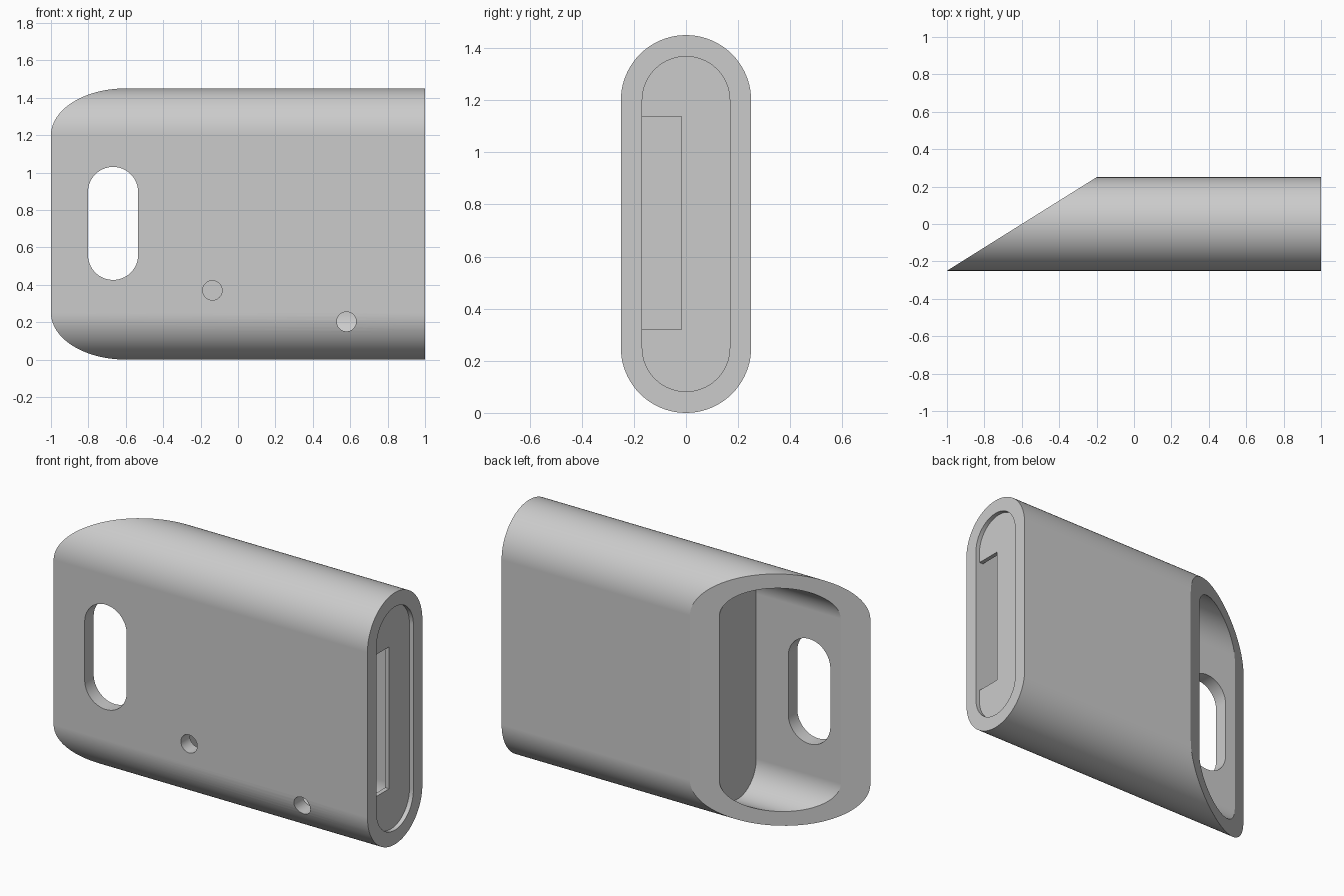
import bpy, bmesh, math
from mathutils import Vector

cube = bpy.data.objects.get("Cube")
if cube:
    bpy.data.objects.remove(cube, do_unlink=True)

HEIGHT = 1.45
MID = HEIGHT / 2

grey = bpy.data.materials.new("plain_grey")
grey.use_nodes = True
grey.diffuse_color = (0.6, 0.6, 0.6, 1)
grey.node_tree.nodes["Principled BSDF"].inputs["Base Color"].default_value = (0.6, 0.6, 0.6, 1)


def stadium(radius, half_height, segs=40):
    """Upright rounded slot outline around the origin, counter-clockwise."""
    offset = half_height - radius
    pts = []
    for start, centre in ((0, offset), (math.pi, -offset)):
        for i in range(segs + 1):
            a = start + math.pi * i / segs
            pts.append((radius * math.cos(a), centre + radius * math.sin(a)))
    return pts


def circle(radius, segs=40):
    return [(radius * math.cos(math.tau * i / segs), radius * math.sin(math.tau * i / segs))
            for i in range(segs)]


def prism(name, outline, place, start, end, cut=None):
    """Extrude an outline; place(u, v, depth) gives the 3D position."""
    bm = bmesh.new()
    face = bm.faces.new([bm.verts.new(place(u, v, start)) for u, v in outline])
    move = Vector(place(0, 0, end)) - Vector(place(0, 0, start))
    ext = bmesh.ops.extrude_face_region(bm, geom=[face], use_keep_orig=True)
    bmesh.ops.translate(bm, vec=move, verts=[g for g in ext["geom"] if isinstance(g, bmesh.types.BMVert)])
    if cut:
        geom = bm.verts[:] + bm.edges[:] + bm.faces[:]
        bmesh.ops.bisect_plane(bm, geom=geom, plane_co=cut[0], plane_no=cut[1], clear_outer=True)
        bmesh.ops.holes_fill(bm, edges=[e for e in bm.edges if e.is_boundary], sides=0)
    bmesh.ops.recalc_face_normals(bm, faces=bm.faces[:])
    mesh = bpy.data.meshes.new(name)
    bm.to_mesh(mesh)
    bm.free()
    mesh.materials.append(grey)
    obj = bpy.data.objects.new(name, mesh)
    bpy.context.collection.objects.link(obj)
    return obj


def activate(obj):
    bpy.ops.object.select_all(action="DESELECT")
    obj.select_set(True)
    bpy.context.view_layer.objects.active = obj


def carve(obj, cutter):
    mod = obj.modifiers.new("carve", "BOOLEAN")
    mod.operation = "DIFFERENCE"
    mod.solver = "EXACT"
    mod.object = cutter
    activate(obj)
    bpy.ops.object.modifier_apply(modifier=mod.name)
    bpy.data.objects.remove(cutter, do_unlink=True)


def along_x(u, v, d):
    return (d, u, MID + v)


def through_front(x, z):
    return lambda u, v, d: (x + u, d, z + v)


# Shell: long rounded tube with one end sliced off obliquely
slice_plane = (Vector((-1, -0.25, 0)), Vector((-0.5, 0.8, 0)).normalized())
shell = prism("shell", stadium(0.25, MID), along_x, -1, 1, slice_plane)

# Open cavity behind the slanted end, and the chamber behind the square end
inner = stadium(0.168, 0.643)
carve(shell, prism("open_cavity", inner, along_x, -1.3, -0.33))
carve(shell, prism("chamber", inner, along_x, -0.27, 1.2))

# Tall window and two small round holes in the front wall
carve(shell, prism("window_cutter", stadium(0.134, 0.302), through_front(-0.668, 0.728), -0.4, -0.1))
for x, z in ((-0.137, 0.37), (0.58, 0.203)):
    carve(shell, prism("hole_cutter", circle(0.052), through_front(x, z), -0.4, -0.08))

# Recessed end plate with a tall rectangular notch along its front edge
notch_top, notch_bottom, notch_depth = 1.137 - MID, 0.32 - MID, -0.017
half = len(inner) // 2
notch = [(-0.168, notch_top), (notch_depth, notch_top),
         (notch_depth, notch_bottom), (-0.168, notch_bottom)]
plate = prism("end_plate", inner[:half] + notch + inner[half:], along_x, 0.95, 0.975)

# Smooth the rounded walls, keep the rims crisp
for obj in (shell, plate):
    activate(obj)
    bpy.ops.object.shade_smooth_by_angle(angle=math.radians(25))
    weighted = obj.modifiers.new("even_normals", "WEIGHTED_NORMAL")
    weighted.keep_sharp = True
